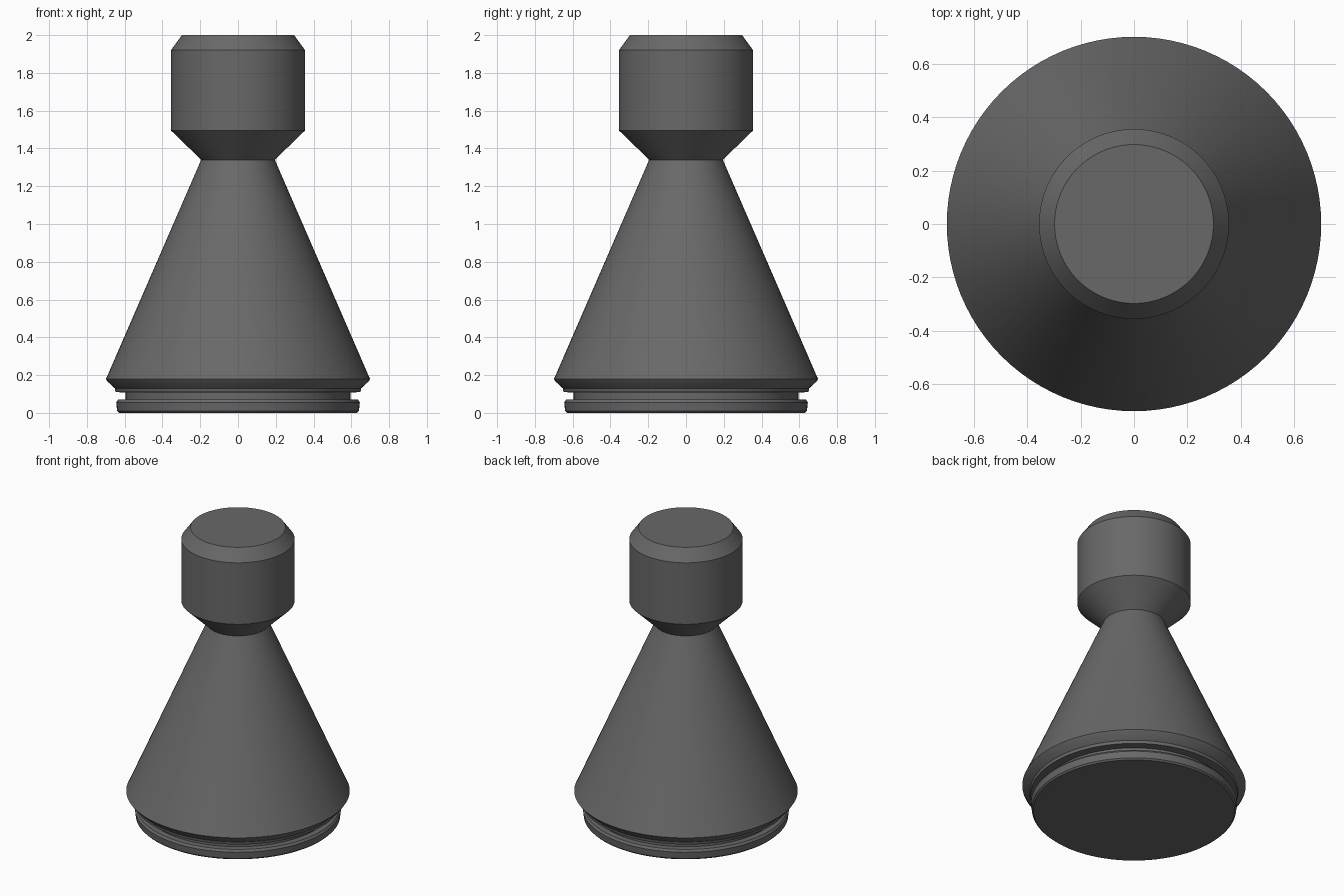
import bpy, bmesh, math

if "Cube" in bpy.data.objects:
    bpy.data.objects.remove(bpy.data.objects["Cube"])

SEGMENTS = 96

# One dark grey for the whole piece
grey = bpy.data.materials.new("dark grey")
grey.diffuse_color = (0.14, 0.14, 0.142, 1)
grey.use_nodes = True
grey.node_tree.nodes["Principled BSDF"].inputs["Base Color"].default_value = grey.diffuse_color


def lathe(name, profile):
    """Spin a (radius, height) profile around z into a closed solid."""
    bm = bmesh.new()
    rings = [[bm.verts.new((r * math.cos(a), r * math.sin(a), z))
              for a in (2 * math.pi * i / SEGMENTS for i in range(SEGMENTS))]
             for r, z in profile]
    for low, high in zip(rings, rings[1:]):
        for i in range(SEGMENTS):
            j = (i + 1) % SEGMENTS
            bm.faces.new((low[i], low[j], high[j], high[i]))
    bm.faces.new(rings[0][::-1])
    bm.faces.new(rings[-1])
    mesh = bpy.data.meshes.new(name)
    bm.to_mesh(mesh)
    bm.free()
    mesh.materials.append(grey)
    obj = bpy.data.objects.new(name, mesh)
    bpy.context.collection.objects.link(obj)
    bpy.ops.object.select_all(action='DESELECT')
    obj.select_set(True)
    bpy.context.view_layer.objects.active = obj
    bpy.ops.object.shade_smooth_by_angle(angle=math.radians(30))
    return obj


# Base disc, groove, flared rim, conical body, neck and chamfered head
lathe("pawn_body", [
    (0.63, 0.0), (0.64, 0.01), (0.645, 0.055), (0.635, 0.07),
    (0.595, 0.07), (0.595, 0.108),
    (0.648, 0.11), (0.652, 0.13),
    (0.69, 0.165), (0.70, 0.18), (0.69, 0.20),
    (0.195, 1.34),
    (0.355, 1.495), (0.355, 1.92), (0.297, 2.0),
])
